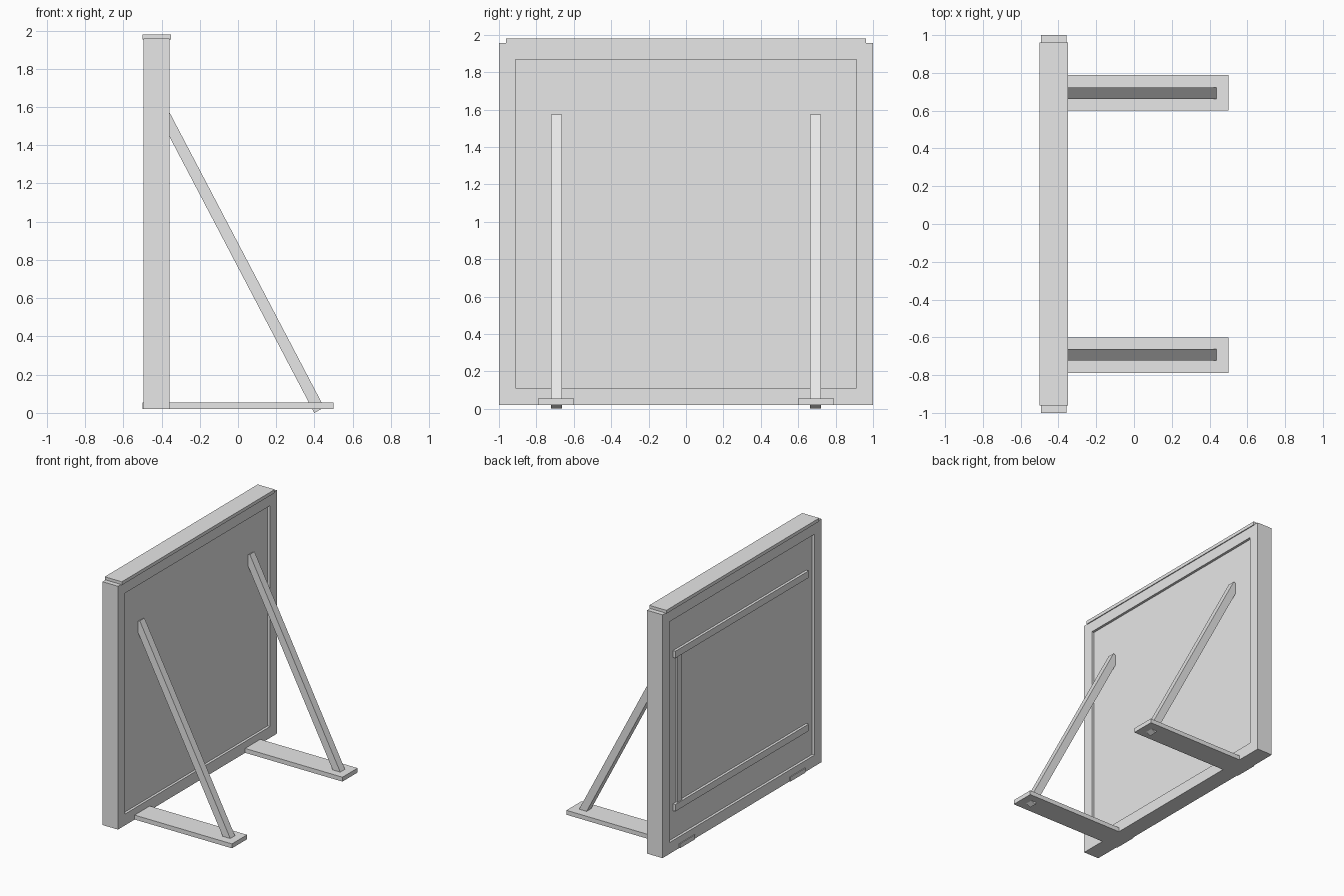
import bpy, bmesh
from mathutils import Vector

cube = bpy.data.objects.get("Cube")
if cube:
    bpy.data.objects.remove(cube, do_unlink=True)

# Single flat colour
grey = bpy.data.materials.new("light_grey")
grey.use_nodes = True
colour = (0.8, 0.8, 0.8, 1)
grey.diffuse_color = colour
grey.node_tree.nodes["Principled BSDF"].inputs["Base Color"].default_value = colour


def finish(name, bm):
    bmesh.ops.recalc_face_normals(bm, faces=bm.faces)
    mesh = bpy.data.meshes.new(name)
    bm.to_mesh(mesh)
    bm.free()
    mesh.materials.append(grey)
    obj = bpy.data.objects.new(name, mesh)
    bpy.context.collection.objects.link(obj)
    return obj


def box(name, x, y, z):
    """Box spanning the given (low, high) pairs."""
    bm = bmesh.new()
    bmesh.ops.create_cube(bm, size=1)
    for v in bm.verts:
        v.co = [lo + (c + 0.5) * (hi - lo) for c, (lo, hi) in zip(v.co, (x, y, z))]
    return finish(name, bm)


def beam(name, start, end, size):
    """Square beam with square-cut ends, leaning in the x-z plane."""
    start, end = Vector(start), Vector(end)
    bm = bmesh.new()
    bmesh.ops.create_cube(bm, size=1)
    bmesh.ops.scale(bm, vec=(size, size, (end - start).length), verts=bm.verts)
    obj = finish(name, bm)
    obj.location = (start + end) / 2
    obj.rotation_euler.y = Vector((0, 1)).angle_signed(
        Vector(((end - start).x, (end - start).z)))
    return obj


def ring(name, x, half_out, z_out, half_in, z_in):
    """Rectangular frame around an open middle."""
    bm = bmesh.new()
    loops = []
    for px, half, zs in ((x[0], half_out, z_out), (x[1], half_out, z_out),
                         (x[1], half_in, z_in), (x[0], half_in, z_in)):
        corners = ((-half, zs[0]), (half, zs[0]), (half, zs[1]), (-half, zs[1]))
        loops.append([bm.verts.new((px, y, z)) for y, z in corners])
    for i in range(4):
        a, b = loops[i], loops[(i + 1) % 4]
        for j in range(4):
            k = (j + 1) % 4
            bm.faces.new((a[j], a[k], b[k], b[j]))
    return finish(name, bm)


# Upright board: frame, recessed panel and top cap
ring("board_frame", (-0.493, -0.357), 1.0, (0.02, 1.957), 0.912, (0.11, 1.868))
box("panel", (-0.472, -0.377), (-0.93, 0.93), (0.09, 1.89))
box("top_cap", (-0.5, -0.35), (-0.962, 0.962), (1.953, 1.98))

# Battens on the panel's far face
for name, low in (("lower_batten", 0.33), ("upper_batten", 1.55)):
    box(name, (-0.493, -0.46), (-0.838, 0.838), (low, low + 0.055))
box("upright_batten", (-0.486, -0.46), (0.745, 0.8), (0.38, 1.555))

# Feet and leaning struts, one pair per end
for side, s in (("back", 1), ("front", -1)):
    box(side + "_foot", (-0.5, 0.5), sorted((s * 0.6, s * 0.79)), (0.02, 0.055))
    beam(side + "_strut", (0.425, s * 0.692, 0.014), (-0.386, s * 0.692, 1.561), 0.059)
